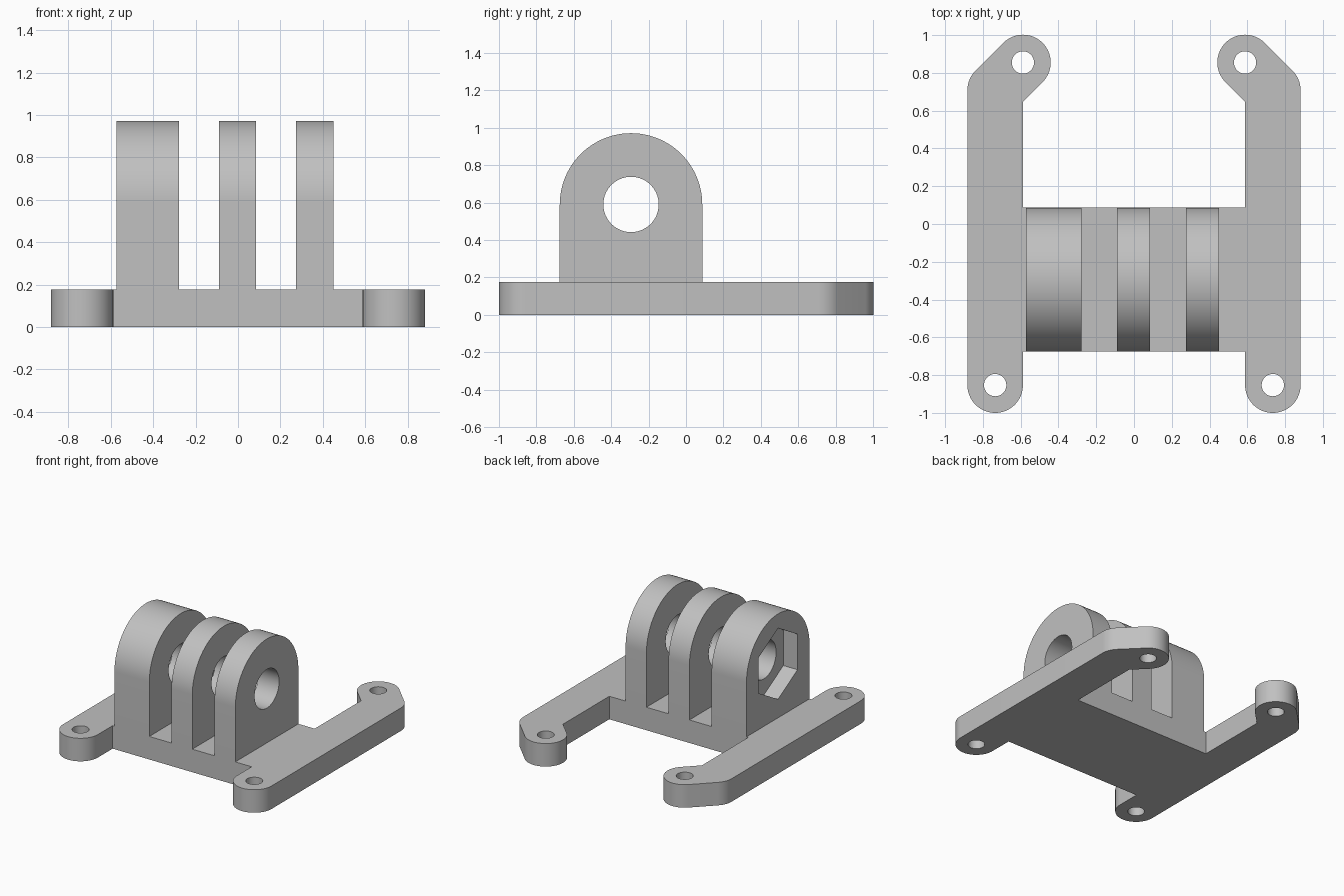
import bpy, bmesh
from math import sin, cos, radians, sqrt
from mathutils import Vector

cube = bpy.data.objects.get("Cube")
if cube:
    bpy.data.objects.remove(cube, do_unlink=True)

grey = bpy.data.materials.new("light grey plastic")
grey.use_nodes = True
colour = (0.53, 0.53, 0.53, 1)
grey.diffuse_color = colour
grey.node_tree.nodes["Principled BSDF"].inputs["Base Color"].default_value = colour

PLATE_Z = 0.176            # plate thickness
BAR_X, BAR_R = 0.735, 0.147  # side bar centre line and half width
INNER_X = BAR_X - BAR_R
FRONT_Y, BACK_Y = -0.675, 0.087
PIVOT_Y, PIVOT_Z = (FRONT_Y + BACK_Y) / 2, 0.59
LUG_R = (BACK_Y - FRONT_Y) / 2
FRONT_HOLE = (BAR_X, -0.853)
BEND = (BAR_X, 0.708)
BACK_HOLE = (INNER_X, 0.855)


def arc(centre, r, start, end, n):
    angles = [radians(start + (end - start) * i / n) for i in range(n + 1)]
    return [(centre[0] + r * cos(a), centre[1] + r * sin(a)) for a in angles]


def prism(name, points, lo, hi, axis):
    """Extrude a 2D outline along z (points are x, y) or x (points are y, z)."""
    place = (lambda p: (p[0], p[1], lo)) if axis == "z" else (lambda p: (lo, p[0], p[1]))
    step = Vector((0, 0, hi - lo)) if axis == "z" else Vector((hi - lo, 0, 0))
    bm = bmesh.new()
    face = bm.faces.new([bm.verts.new(place(p)) for p in points])
    top = bmesh.ops.extrude_face_region(bm, geom=[face], use_keep_orig=True)["geom"]
    bmesh.ops.translate(bm, vec=step, verts=[v for v in top if isinstance(v, bmesh.types.BMVert)])
    bmesh.ops.recalc_face_normals(bm, faces=bm.faces)
    mesh = bpy.data.meshes.new(name)
    bm.to_mesh(mesh)
    bm.free()
    mesh.materials.append(grey)
    obj = bpy.data.objects.new(name, mesh)
    bpy.context.collection.objects.link(obj)
    return obj


def select(obj):
    bpy.ops.object.select_all(action="DESELECT")
    obj.select_set(True)
    bpy.context.view_layer.objects.active = obj


def cut(obj, cutter):
    """Subtract the cutter, then discard it."""
    cutter.hide_render = True
    mod = obj.modifiers.new("hole", "BOOLEAN")
    mod.operation, mod.solver, mod.object = "DIFFERENCE", "EXACT", cutter
    select(obj)
    bpy.ops.object.modifier_apply(modifier=mod.name)
    bpy.data.objects.remove(cutter, do_unlink=True)


def finish(obj):
    select(obj)
    bpy.ops.object.shade_smooth_by_angle(angle=radians(30))


# Base plate: centre web and two side bars with bent rear ends
half = [(INNER_X, FRONT_Y)]
half += arc(FRONT_HOLE, BAR_R, 180, 360, 32)
half += arc(BEND, BAR_R, 0, 45, 10)
half += arc(BACK_HOLE, BAR_R, 45, 225, 32)
half += [(INNER_X, BEND[1] - BAR_R * (sqrt(2) - 1)), (INNER_X, BACK_Y)]
base = prism("base_plate", half + [(-x, y) for x, y in reversed(half)], 0, PLATE_Z, "z")

# Screw holes in the four bar ends
for side in (1, -1):
    for x, y in (FRONT_HOLE, BACK_HOLE):
        cut(base, prism("screw_hole", arc((side * x, y), 0.059, 0, 354, 59), -0.1, 0.3, "z"))
finish(base)

# Upright lugs with a shared pivot hole
pivot = (PIVOT_Y, PIVOT_Z)
profile = [(FRONT_Y, PLATE_Z), (BACK_Y, PLATE_Z)] + arc(pivot, LUG_R, 0, 180, 48)
for name, lo, hi in (("right_nut_lug", -0.573, -0.278),
                     ("middle_lug", -0.09, 0.086),
                     ("left_lug", 0.274, 0.45)):
    lug = prism(name, profile, lo, hi, "x")
    cut(lug, prism("pivot_hole", arc(pivot, 0.148, 0, 354, 59), lo - 0.1, hi + 0.1, "x"))
    # Hexagonal nut pocket in the outer face of the thick lug
    if name == "right_nut_lug":
        cut(lug, prism("nut_pocket", arc(pivot, 0.272, 30, 330, 5), lo - 0.1, lo + 0.12, "x"))
    finish(lug)
